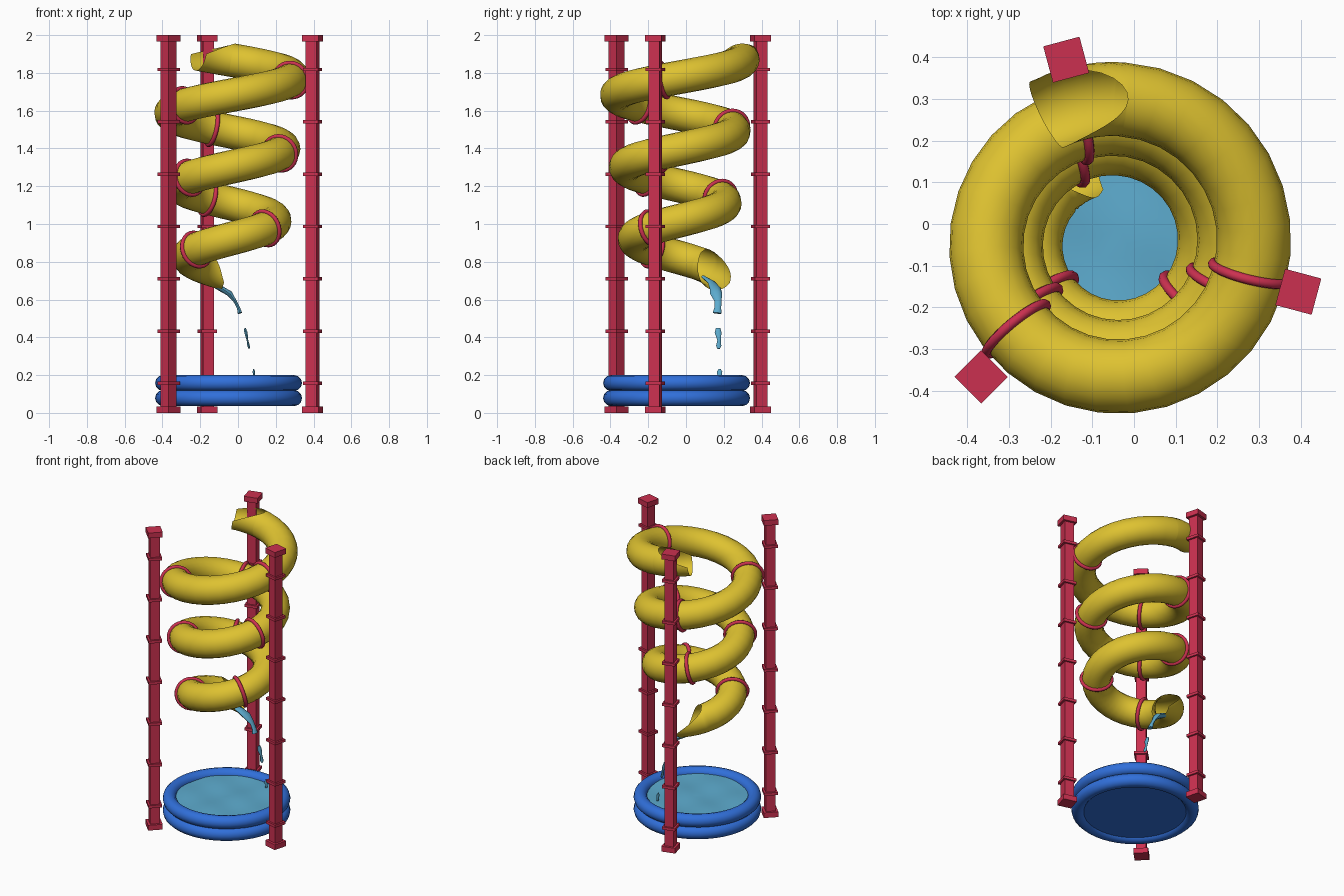
import bpy, bmesh, math
from mathutils import Vector, Matrix

if "Cube" in bpy.data.objects:
    bpy.data.objects.remove(bpy.data.objects["Cube"])

CX, CY = -0.045, -0.045       # common axis of slide and posts
TUBE = 0.089                  # slide tube radius


def material(name, rgb):
    m = bpy.data.materials.new(name)
    m.diffuse_color = (*rgb, 1)
    m.use_nodes = True
    m.node_tree.nodes["Principled BSDF"].inputs["Base Color"].default_value = m.diffuse_color
    return m


YELLOW = material("slide yellow", (0.73, 0.54, 0.03))
RED = material("post red", (0.60, 0.03, 0.08))
BLUE = material("pool blue", (0.03, 0.16, 0.70))
WATER = material("water blue", (0.11, 0.41, 0.62))


def finish(bm, name, mat, smooth=True):
    bmesh.ops.remove_doubles(bm, verts=bm.verts, dist=1e-5)
    bmesh.ops.recalc_face_normals(bm, faces=bm.faces)
    me = bpy.data.meshes.new(name)
    bm.to_mesh(me)
    bm.free()
    me.materials.append(mat)
    ob = bpy.data.objects.new(name, me)
    bpy.context.collection.objects.link(ob)
    if smooth:
        bpy.context.view_layer.objects.active = ob
        ob.select_set(True)
        bpy.ops.object.shade_smooth_by_angle(angle=math.radians(40))
        ob.select_set(False)
    return ob


def skin(bm, rows, closed=False):
    """Join equal-length rows of points with quads."""
    vs = [[bm.verts.new(p) for p in r] for r in rows]
    n = len(vs[0])
    for a, b in zip(vs, vs[1:]):
        for j in range(n if closed else n - 1):
            k = (j + 1) % n
            bm.faces.new((a[j], a[k], b[k], b[j]))
    return vs


def torus(name, mat, major, minor, matrix, seg=48, sides=12):
    bpy.ops.mesh.primitive_torus_add(major_radius=major, minor_radius=minor,
                                     major_segments=seg, minor_segments=sides)
    ob = bpy.context.object
    ob.name = name
    ob.matrix_world = matrix
    ob.data.materials.append(mat)
    bpy.ops.object.shade_smooth_by_angle(angle=math.radians(60))
    ob.select_set(False)


# --- spiral path: t counts turns from the back, clockwise and downward
def path(t):
    a = math.pi / 2 - 2 * math.pi * t
    r = 0.345 - 0.047 * t
    return Vector((CX + r * math.cos(a), CY + r * math.sin(a), 1.87 - 0.38 * t))


def frame(t):
    p = path(t)
    along = (path(t + 1e-3) - path(t - 1e-3)).normalized()
    out = Vector((p.x - CX, p.y - CY, 0))
    out = (out - along * out.dot(along)).normalized()
    up = out.cross(along)
    if up.z < 0:
        up = -up
    return p, out, up, along


# --- slide tube, its upper half cut away at both ends
T0, T1 = -0.078, 2.985
CUT0, CUT1 = 0.085, 0.125
ts = [T0 + CUT0 * (1 - math.cos(math.pi / 2 * i / 8)) for i in range(8)]
ts = [T0 + CUT0 * math.sin(math.pi / 2 * i / 8) for i in range(8)]
ts += [T0 + CUT0 + (T1 - CUT1 - T0 - CUT0) * i / 90 for i in range(91)]
ts += [T1 - CUT1 + CUT1 * i / 10 for i in range(1, 11)]
rows = []
for t in ts:
    limit = math.pi
    if t < T0 + CUT0 - 1e-6:                        # rounded entry opening
        limit = math.pi / 2 + math.asin((t - T0) / CUT0)
    elif t > T1 - CUT1 + 1e-6:                      # slanted exit scoop
        limit = math.acos(-1 + 1.55 * (t - T1 + CUT1) / CUT1)
    p, out, up, _ = frame(t)
    rows.append([p + TUBE * (out * math.sin(f) - up * math.cos(f))
                 for f in (limit * (j / 10 - 1) for j in range(21))])
bm = bmesh.new()
skin(bm, rows)
finish(bm, "spiral_slide", YELLOW)

# --- collars clamped around the tube
for i, t in enumerate((0.285, 0.636, 0.95, 1.305, 1.645, 1.925, 2.35, 2.645)):
    p, out, up, along = frame(t)
    m = Matrix((out, up, out.cross(up))).transposed().to_4x4()
    torus(f"collar_{i + 1}", RED, 0.092, 0.012, Matrix.Translation(p) @ m, 32, 8)

# --- square posts with end caps and bands
for i, deg in enumerate((225, 105, 345)):
    a = math.radians(deg)
    bm = bmesh.new()
    blocks = [(0.06, 0, 2), (0.09, 0, 0.035), (0.09, 1.965, 2)]
    blocks += [(0.084, 0.147 + 0.277 * k, 0.165 + 0.277 * k) for k in range(7)]
    for width, z0, z1 in blocks:
        m = (Matrix.Translation((CX + 0.455 * math.cos(a), CY + 0.455 * math.sin(a), (z0 + z1) / 2))
             @ Matrix.Rotation(a, 4, 'Z') @ Matrix.Diagonal((width, width, z1 - z0, 1)))
        bmesh.ops.create_cube(bm, size=1, matrix=m)
    finish(bm, f"post_{i + 1}", RED, smooth=False)

# --- pool: two inflated rings and a floor
PX, PY = -0.05, -0.05
for i, z in enumerate((0.078, 0.158)):
    torus(f"pool_ring_{i + 1}", BLUE, 0.347, 0.042, Matrix.Translation((PX, PY, z)))
bm = bmesh.new()
bmesh.ops.create_cone(bm, cap_ends=True, segments=48, radius1=0.335, radius2=0.335, depth=0.02,
                      matrix=Matrix.Translation((PX, PY, 0.065)))
finish(bm, "pool_floor", BLUE)

# --- rippled pool water
bm = bmesh.new()
rows = []
for k in range(9):
    row = []
    for j in range(36):
        a, r = 2 * math.pi * j / 36, 0.335 * k / 8
        x, y = r * math.cos(a), r * math.sin(a)
        z = 0.168 + 0.005 * math.sin(17 * x + 9 * y) * math.cos(15 * y - 6 * x)
        row.append((PX + x, PY + y, z))
    rows.append(row)
centre = skin(bm, rows[1:], closed=True)[0]
bm.faces.new(centre)
finish(bm, "pool_water", WATER)


# --- falling water: tapered ribbons, wider across than deep
def splash(name, pts):
    """pts: (x, y, z, half width)"""
    bm = bmesh.new()
    rows = []
    for i, q in enumerate(pts):
        c = Vector(q[:3])
        d = (Vector(pts[min(i + 1, len(pts) - 1)][:3]) - Vector(pts[max(i - 1, 0)][:3])).normalized()
        side = Vector((-d.y, d.x, 0)) if abs(d.z) < 0.5 else Vector((0, 1, 0))
        side = (side - d * side.dot(d)).normalized()
        thin = d.cross(side)
        rows.append([c + q[3] * (side * math.cos(f) + 0.5 * thin * math.sin(f))
                     for f in (2 * math.pi * j / 10 for j in range(10))])
    vs = skin(bm, rows, closed=True)
    bm.faces.new(vs[0])
    bm.faces.new(vs[-1])
    finish(bm, name, WATER)


splash("water_stream", [(-0.205, 0.09, 0.722, 0.012), (-0.15, 0.135, 0.69, 0.022),
                        (-0.09, 0.155, 0.658, 0.03), (-0.045, 0.16, 0.632, 0.032),
                        (-0.015, 0.17, 0.59, 0.018), (0.003, 0.168, 0.555, 0.018),
                        (0.01, 0.165, 0.528, 0.024)])
splash("water_drop", [(0.036, 0.17, 0.448, 0.012), (0.042, 0.17, 0.425, 0.018),
                      (0.05, 0.175, 0.385, 0.009), (0.056, 0.173, 0.355, 0.014),
                      (0.06, 0.173, 0.34, 0.007)])
splash("small_drop", [(0.082, 0.178, 0.232, 0.006), (0.084, 0.178, 0.218, 0.014),
                      (0.087, 0.178, 0.18, 0.01)])
